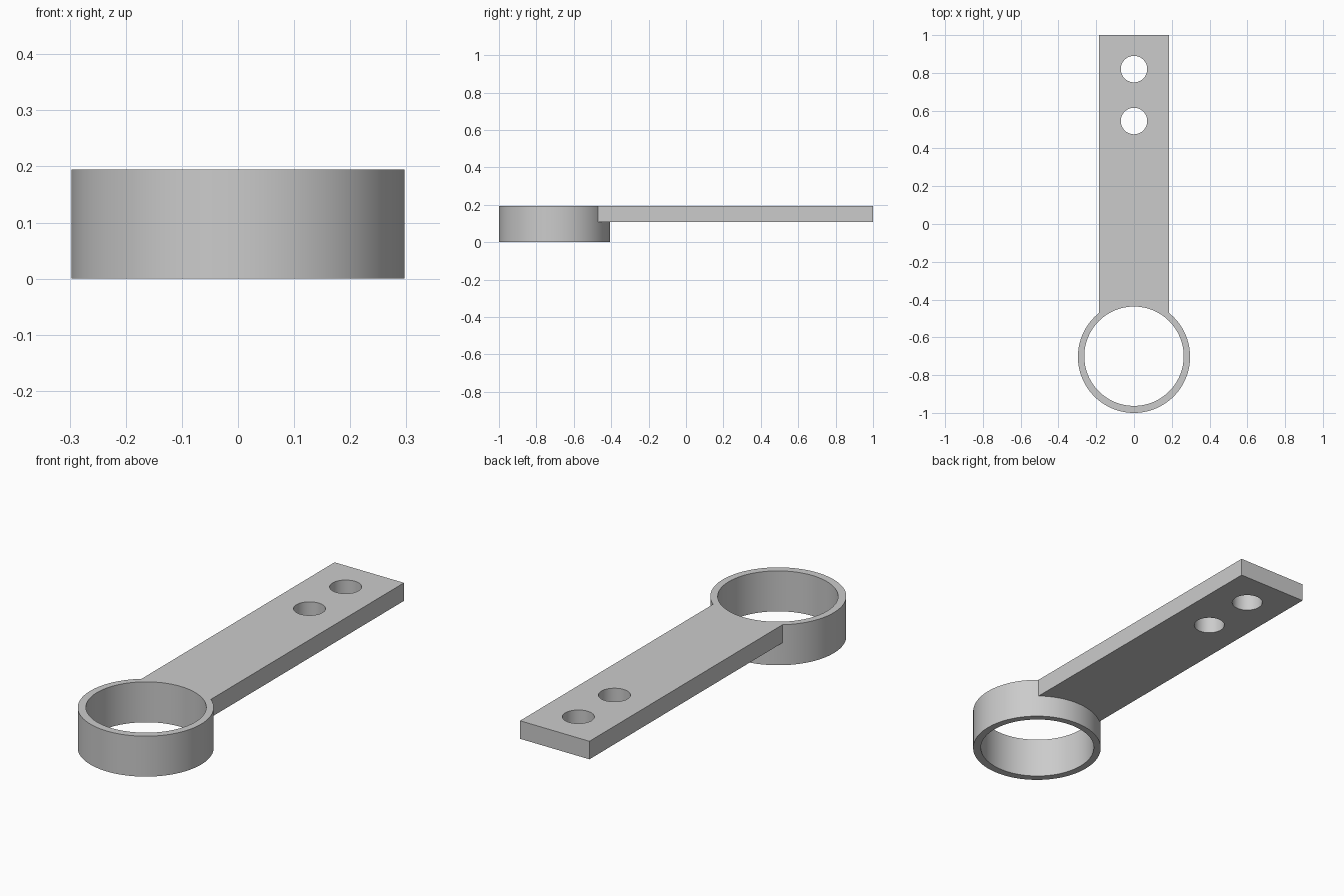
import bpy
import math

if "Cube" in bpy.data.objects:
    bpy.data.objects.remove(bpy.data.objects["Cube"], do_unlink=True)

HEIGHT = 0.195
ARM_BOTTOM = 0.108
RING_Y = -0.703

# Single grey material
grey = bpy.data.materials.new("plain grey")
grey.use_nodes = True
colour = (0.6, 0.6, 0.6, 1)
grey.diffuse_color = colour
grey.node_tree.nodes["Principled BSDF"].inputs["Base Color"].default_value = colour


def cylinder(name, radius, y, z0, z1, sides=96):
    bpy.ops.mesh.primitive_cylinder_add(
        vertices=sides, radius=radius, depth=z1 - z0, location=(0, y, (z0 + z1) / 2))
    obj = bpy.context.object
    obj.name = name
    obj.data.materials.append(grey)
    return obj


def box(name, x, y0, y1, z0, z1):
    bpy.ops.mesh.primitive_cube_add(
        size=1, location=(0, (y0 + y1) / 2, (z0 + z1) / 2))
    obj = bpy.context.object
    obj.name = name
    obj.scale = (2 * x, y1 - y0, z1 - z0)
    bpy.ops.object.transform_apply(location=False, rotation=False, scale=True)
    obj.data.materials.append(grey)
    return obj


def combine(target, tool, operation):
    mod = target.modifiers.new(operation.lower(), "BOOLEAN")
    mod.operation = operation
    mod.solver = "EXACT"
    mod.object = tool
    bpy.context.view_layer.objects.active = target
    bpy.ops.object.modifier_apply(modifier=mod.name)
    bpy.data.objects.remove(tool, do_unlink=True)


# Ring body joined to the flat arm
bracket = cylinder("ring_bracket", 0.297, RING_Y, 0, HEIGHT)
combine(bracket, box("arm", 0.185, RING_Y, 1, ARM_BOTTOM, HEIGHT), "UNION")

# Ring bore and the two bolt holes
for name, radius, y in (("bore", 0.263, RING_Y + 0.003),
                        ("inner_bolt_hole", 0.07, 0.545),
                        ("outer_bolt_hole", 0.07, 0.82)):
    combine(bracket, cylinder(name, radius, y, -0.1, HEIGHT + 0.1), "DIFFERENCE")

# Smooth round walls, sharp edges
bpy.ops.object.select_all(action="DESELECT")
bracket.select_set(True)
bpy.context.view_layer.objects.active = bracket
bpy.ops.object.shade_smooth_by_angle(angle=math.radians(30))
